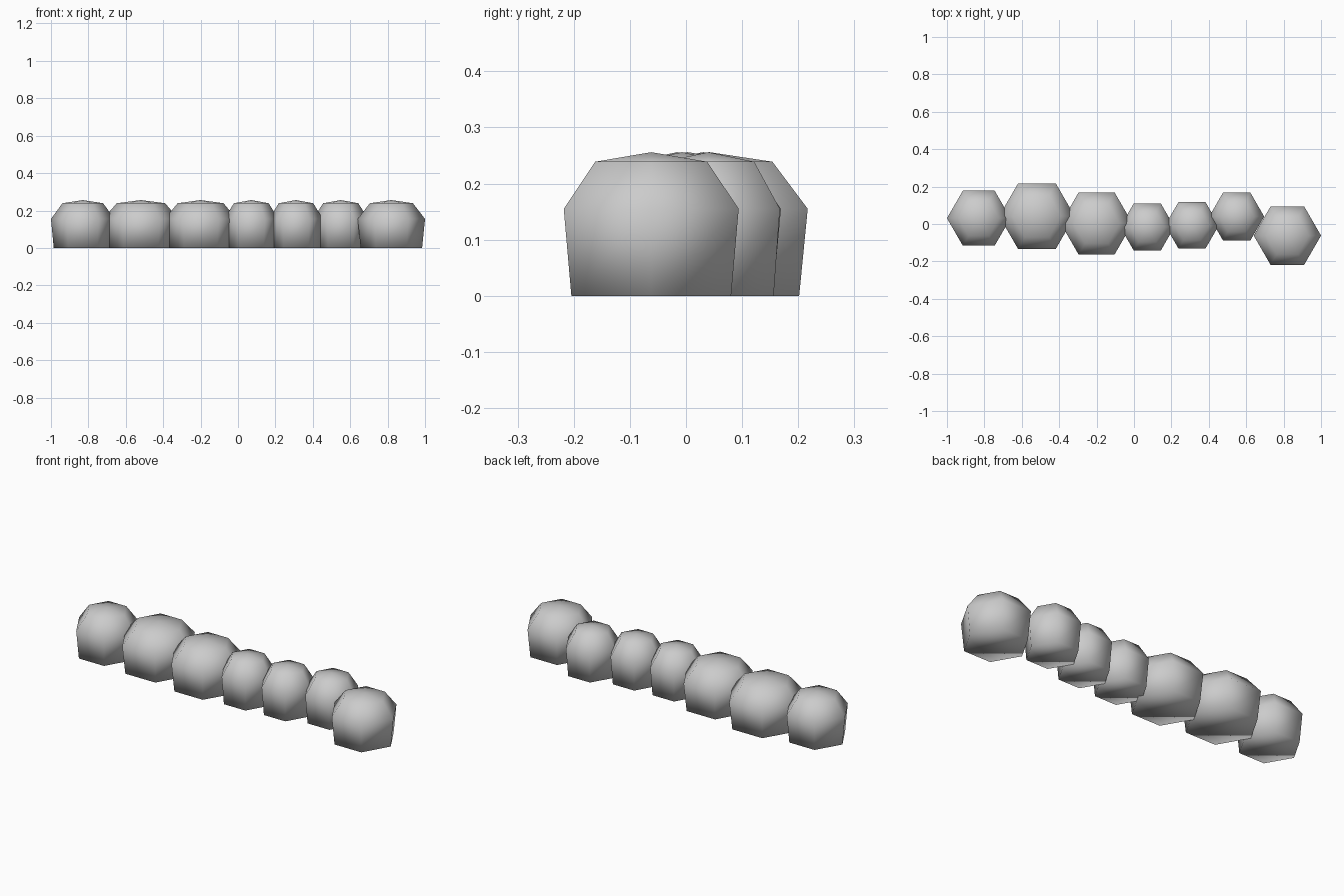
import bpy, bmesh
from math import cos, sin, pi

if "Cube" in bpy.data.objects:
    bpy.data.objects.remove(bpy.data.objects["Cube"])

# Stone profile: (radius factor, height) from the base to the upper ring
PROFILE = [(0.913, 0.0), (1.0, 0.155), (0.64, 0.239)]
TOP = 0.256
SIDES = 6


def stone(name, x, y, r):
    bm = bmesh.new()
    rings = [[bm.verts.new((r * f * cos(2 * pi * i / SIDES),
                            r * f * sin(2 * pi * i / SIDES), z))
              for i in range(SIDES)] for f, z in PROFILE]
    apex = bm.verts.new((0, 0, TOP))
    bm.faces.new(rings[0][::-1])
    for i in range(SIDES):
        j = (i + 1) % SIDES
        for a, b in zip(rings, rings[1:]):
            bm.faces.new((a[i], a[j], b[j], b[i]))
        bm.faces.new((rings[-1][i], rings[-1][j], apex))
    for f in bm.faces:
        f.smooth = True
    me = bpy.data.meshes.new(name)
    bm.to_mesh(me)
    bm.free()
    ob = bpy.data.objects.new(name, me)
    ob.location = (x, y, 0)
    bpy.context.collection.objects.link(ob)


# Row of rounded stones: centre x, centre y, radius
STONES = [
    (-0.83, 0.031, 0.17), (-0.519, 0.042, 0.202), (-0.20, 0.003, 0.192),
    (0.071, -0.016, 0.145), (0.31, -0.007, 0.144), (0.549, 0.040, 0.147),
    (0.82, -0.062, 0.18),
]
for n, (x, y, r) in enumerate(STONES, 1):
    stone(f"stone_{n}", x, y, r)
